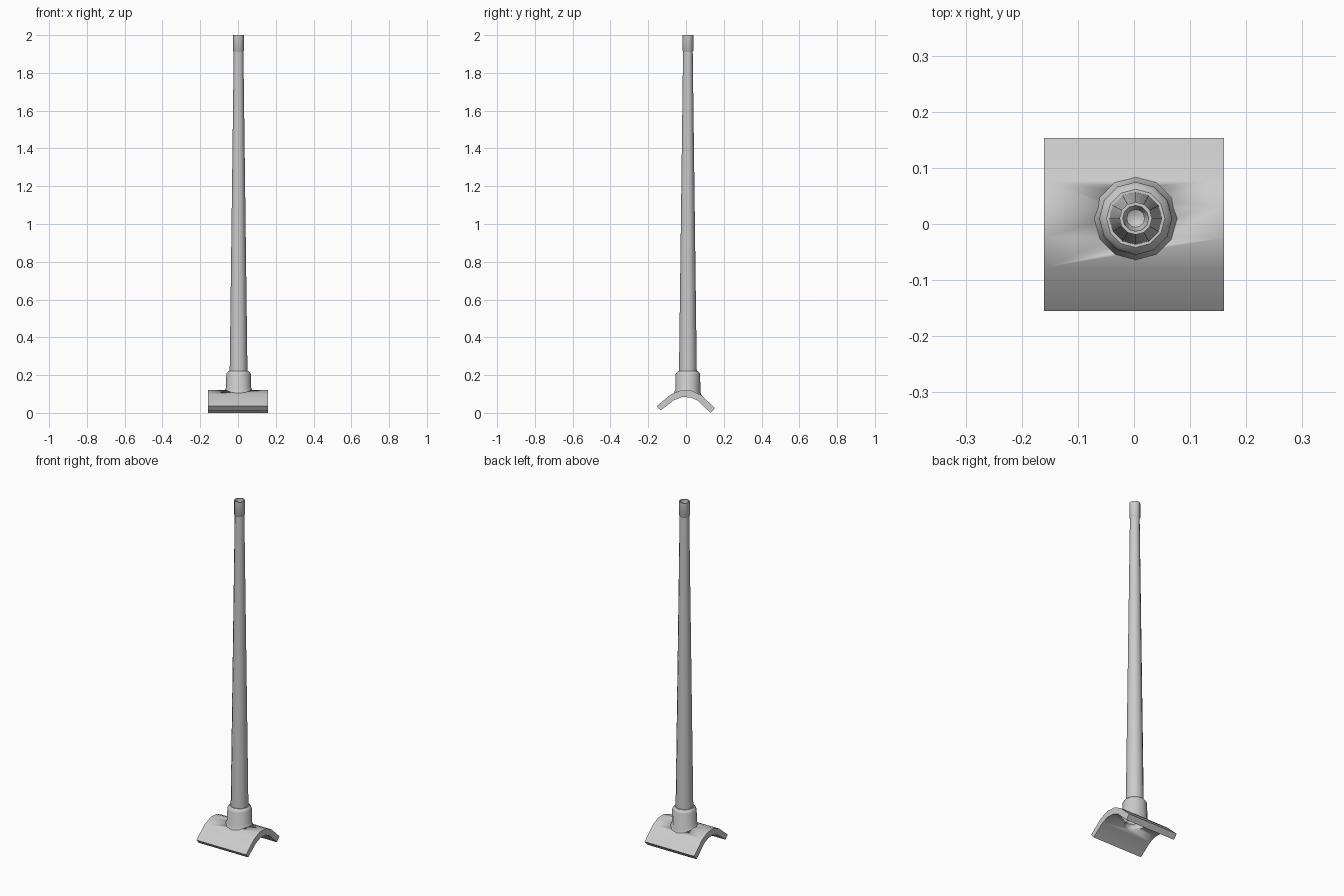
import bpy, bmesh, math

if "Cube" in bpy.data.objects:
    bpy.data.objects.remove(bpy.data.objects["Cube"])

CX, CY = 0.003, 0.01   # axis of the pole
N = 12                 # sides of the round parts


def finish(name, bm, angle=35):
    bmesh.ops.recalc_face_normals(bm, faces=bm.faces)
    me = bpy.data.meshes.new(name)
    bm.to_mesh(me)
    bm.free()
    ob = bpy.data.objects.new(name, me)
    bpy.context.collection.objects.link(ob)
    bpy.ops.object.select_all(action='DESELECT')
    ob.select_set(True)
    bpy.context.view_layer.objects.active = ob
    bpy.ops.object.shade_smooth_by_angle(angle=math.radians(angle))
    return ob


def lathe(name, rings, closed=False):
    """rings: (radius, z) where z may be a function of y."""
    bm = bmesh.new()
    loops = []
    for r, z in rings:
        loop = []
        for i in range(N):
            a = 2 * math.pi * i / N
            x, y = CX + r * math.cos(a), CY + r * math.sin(a)
            loop.append(bm.verts.new((x, y, z(y) if callable(z) else z)))
        loops.append(loop)
    pairs = list(zip(loops, loops[1:]))
    if closed:
        pairs.append((loops[-1], loops[0]))
    else:
        bm.faces.new(loops[0])
        bm.faces.new(loops[-1])
    for a, b in pairs:
        for i in range(N):
            j = (i + 1) % N
            bm.faces.new((a[i], a[j], b[j], b[i]))
    return finish(name, bm)


# Saddle: slightly tilted bent plate, extruded along x
outer = [(-0.155, 0.040), (-0.078, 0.103), (-0.025, 0.124), (0.030, 0.122),
         (0.080, 0.098), (0.153, 0.030)]
inner = [(0.130, 0.004), (0.062, 0.069), (0.024, 0.086), (-0.020, 0.088),
         (-0.062, 0.072), (-0.135, 0.017)]
bm = bmesh.new()
face = bm.faces.new([bm.verts.new((-0.16, y, z - 0.004)) for y, z in outer + inner])
ext = bmesh.ops.extrude_face_region(bm, geom=[face])
bmesh.ops.translate(bm, vec=(0.32, 0, 0),
                    verts=[v for v in ext['geom'] if isinstance(v, bmesh.types.BMVert)])
saddle = finish("saddle", bm)


def height(y):
    for (y0, z0), (y1, z1) in zip(outer, outer[1:]):
        if y <= y1:
            return z0 + (z1 - z0) * (y - y0) / (y1 - y0) - 0.006
    return outer[-1][1]


# Opening through the saddle under the socket
cutter = lathe("hole_cutter", [(0.054, -0.1), (0.054, 0.3)])
cutter.hide_render = True
cutter.hide_set(True)
mod = saddle.modifiers.new("hole", 'BOOLEAN')
mod.operation = 'DIFFERENCE'
mod.object = cutter
mod.solver = 'EXACT'

# Socket: flared foot that follows the saddle, then a collar
lathe("socket", [(0.054, height), (0.075, height),
                 (0.066, lambda y: height(y) + 0.017),
                 (0.065, 0.205), (0.061, 0.213), (0.052, 0.222), (0.046, 0.222),
                 (0.046, 0.19), (0.054, 0.18)], closed=True)

# Tapered pole
lathe("pole", [(0.047, 0.185), (0.047, 0.222), (0.0255, 1.92)])

# End collar with a recessed bore
lathe("end_collar", [(0.025, 1.912), (0.029, 1.918), (0.029, 2.0), (0.023, 2.0),
                     (0.022, 1.965), (0.016, 1.95), (0.006, 1.945)])
